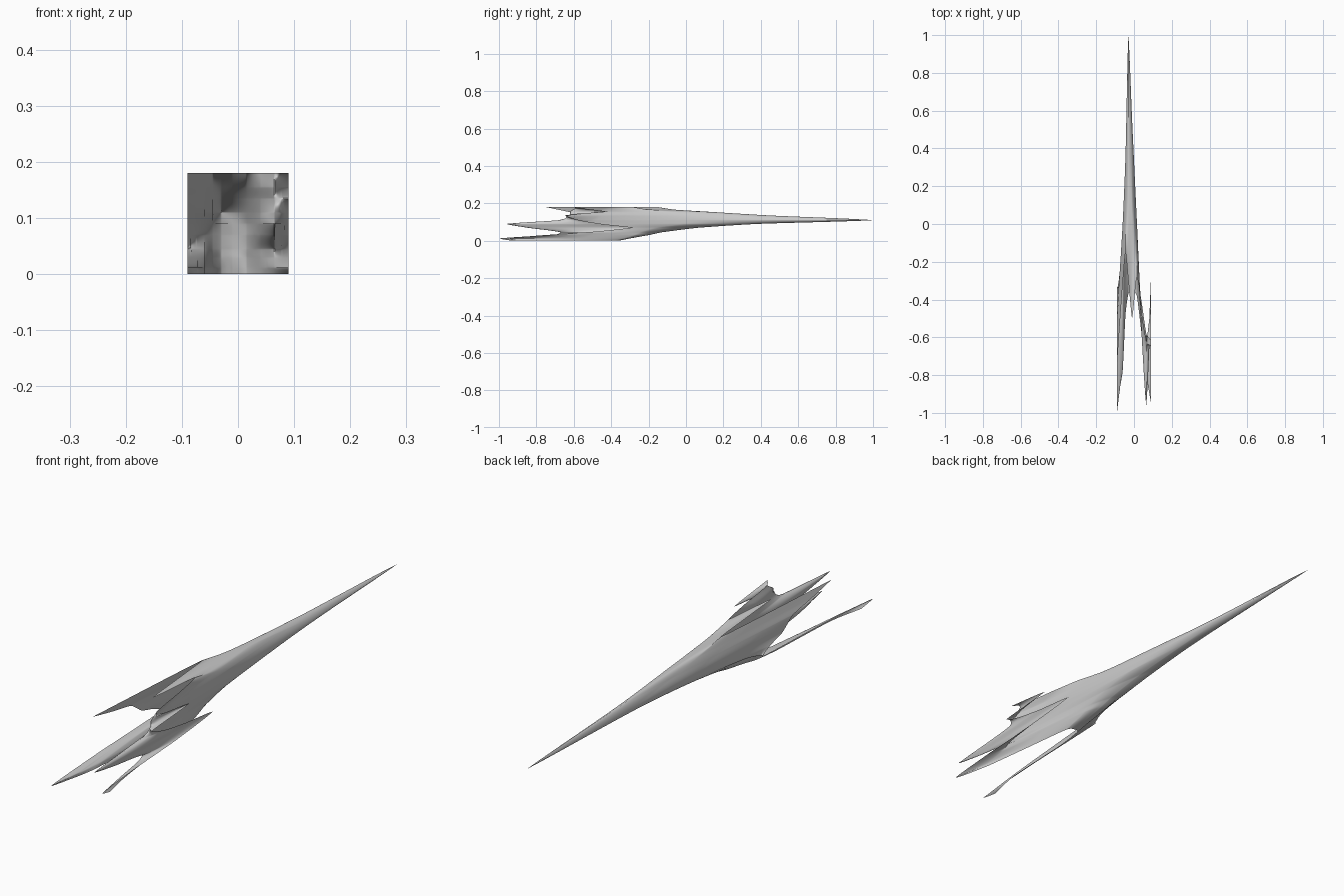
import bpy, bmesh

if "Cube" in bpy.data.objects:
    bpy.data.objects.remove(bpy.data.objects["Cube"])

# Stretched relief sheet: depth y is a function of (x, z) over a small square.
XS = [-.09, -.06, -.045, -.03, -.01, .015, .04, .065, .09]
# Horizontal depth profiles, keyed by height z
PROFILES = {
    .000: [-.93, -.78, -.48, -.37, -.36, -.38, -.58, -.78, -.90],
    .012: [-1.0, -.74, -.44, -.31, -.30, -.33, -.56, -.80, -.95],
    .030: [-.72, -.54, -.30, -.20, -.21, -.27, -.52, -.70, -.76],
    .045: [-.33, -.36, -.20, -.13, -.15, -.24, -.49, -.67, -.50],
    .070: [-.38, -.12, .00, .07, .02, -.15, -.57, -.85, -.28],
    .090: [-.45, -.05, .20, .38, .30, .00, -.58, -.96, -.45],
    .110: [-.48, .00, .36, 1.0, .55, .02, -.50, -.68, -.57],
    .135: [-.52, -.10, .15, .45, .30, -.05, -.46, -.62, -.65],
    .155: [-.63, -.20, .00, .12, .08, -.15, -.48, -.62, -.42],
    .180: [-.75, -.32, -.15, -.30, -.50, -.28, -.41, -.58, -.62],
}


def interpolate(xs, ys, t):
    """Blend of straight and smooth interpolation through knots."""
    i = 0
    while i < len(xs) - 2 and t > xs[i + 1]:
        i += 1
    h = xs[i + 1] - xs[i]
    u = (t - xs[i]) / h

    def slope(k):
        a, b = max(k - 1, 0), min(k + 1, len(xs) - 1)
        if a < k < b and (ys[k] - ys[a]) * (ys[b] - ys[k]) <= 0:
            return 0.0
        return (ys[b] - ys[a]) / (xs[b] - xs[a])

    linear = ys[i] + (ys[i + 1] - ys[i]) * u
    smooth = ((2*u**3 - 3*u**2 + 1) * ys[i] + (u**3 - 2*u**2 + u) * h * slope(i)
              + (3*u**2 - 2*u**3) * ys[i + 1] + (u**3 - u**2) * h * slope(i + 1))
    return max(-1.0, min(1.0, 0.5 * linear + 0.5 * smooth))


# Sample the sheet on a regular grid
N, SIDE = 144, .18
zs = list(PROFILES)
bm = bmesh.new()
columns = []
for i in range(N + 1):
    x = -SIDE / 2 + SIDE * i / N
    knots = [interpolate(XS, PROFILES[z], x) for z in zs]
    columns.append([bm.verts.new((x, interpolate(zs, knots, SIDE * j / N), SIDE * j / N))
                    for j in range(N + 1)])
for a, b in zip(columns, columns[1:]):
    for j in range(N):
        bm.faces.new((a[j], a[j + 1], b[j + 1], b[j]))
mesh = bpy.data.meshes.new("spiked_sheet")
bm.to_mesh(mesh)
bm.free()
mesh.shade_smooth()
sheet = bpy.data.objects.new("spiked_sheet", mesh)
bpy.context.collection.objects.link(sheet)
